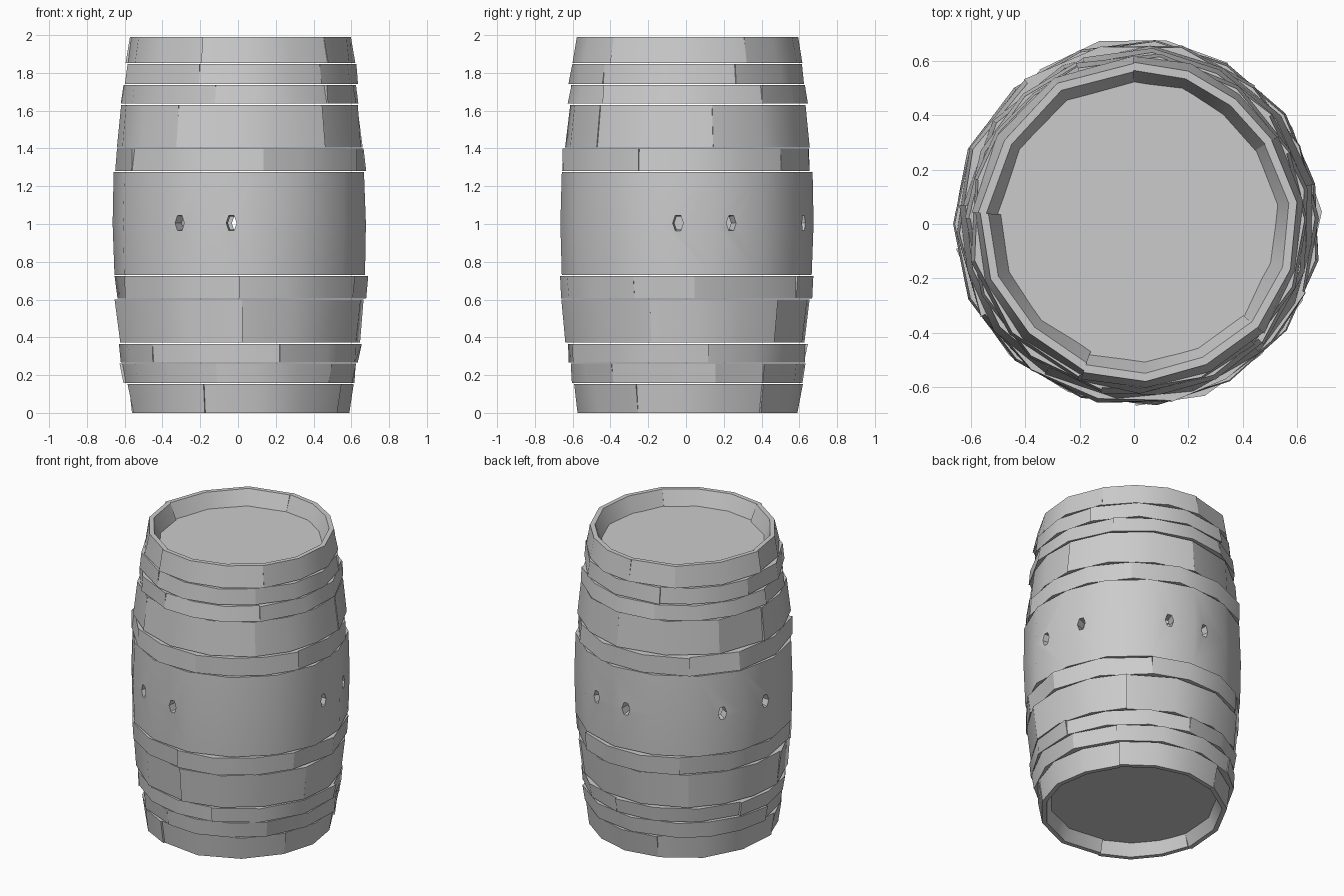
import bpy, bmesh, math, random
from mathutils import Matrix

random.seed(7)
cube = bpy.data.objects.get("Cube")
if cube:
    bpy.data.objects.remove(cube, do_unlink=True)

grey = bpy.data.materials.new("plain grey")
grey.use_nodes = True
grey.diffuse_color = (0.6, 0.6, 0.6, 1)
grey.node_tree.nodes["Principled BSDF"].inputs["Base Color"].default_value = (0.6, 0.6, 0.6, 1)

FACETS = 15                   # facets around each band
THICK = 0.065
HEIGHT = 1.99
AXIS = (0.011, 0.004, 0)      # the barrel axis sits slightly off centre


def bulge(z):
    """Outer radius of the barrel at a height."""
    t = abs(z / HEIGHT * 2 - 1)
    return 0.669 - 0.09 * t ** 1.9


def finish(bm, name, smooth=True):
    bmesh.ops.recalc_face_normals(bm, faces=bm.faces)
    mesh = bpy.data.meshes.new(name)
    bm.to_mesh(mesh)
    bm.free()
    obj = bpy.data.objects.new(name, mesh)
    obj.location = AXIS
    bpy.context.collection.objects.link(obj)
    mesh.materials.append(grey)
    bpy.ops.object.select_all(action="DESELECT")
    obj.select_set(True)
    bpy.context.view_layer.objects.active = obj
    if smooth:
        bpy.ops.object.shade_smooth_by_angle(angle=math.radians(30))
    return obj


def band(name, z0, z1, rows=1, extra=0.0, thick=(THICK, THICK), plates=5):
    """A hoop of uneven curved plates, or a closed ring if plates is 1; thick is (bottom, top)."""
    bm = bmesh.new()
    steps = FACETS // plates
    start = random.uniform(0, math.tau)
    cuts = [start + math.tau * (i + random.uniform(-0.15, 0.15)) / plates for i in range(plates)]
    cuts.append(cuts[0] + math.tau)
    for a0, a1 in zip(cuts, cuts[1:]):
        lift = extra + random.uniform(-0.004, 0.006)
        loops = []
        for s in range(steps if plates == 1 else steps + 1):
            a = a0 + (a1 - a0) * s / steps
            warp = random.uniform(-0.006, 0.008)
            lean = random.uniform(-0.005, 0.005)
            outer, inner = [], []
            for row in range(rows + 1):
                f = row / rows
                z = z0 + (z1 - z0) * f
                r = bulge(z) + lift + warp + lean * (2 * f - 1)
                outer.append((r, z))
                inner.insert(0, (r - thick[0] - (thick[1] - thick[0]) * f, z))
            loops.append([bm.verts.new((r * math.cos(a), r * math.sin(a), z)) for r, z in outer + inner])
        n = len(loops[0])
        if plates == 1:
            loops.append(loops[0])
        else:
            bm.faces.new(loops[0])
            bm.faces.new(loops[-1])
        for p, q in zip(loops, loops[1:]):
            for k in range(n):
                bm.faces.new((p[k], q[k], q[(k + 1) % n], p[(k + 1) % n]))
    return finish(bm, name)


# Stacked staves and hoops; the rims thin out towards the open ends
band("bottom_rim", 0.0, 0.152, thick=(0.03, 0.11))
band("lower_hoop_1", 0.158, 0.262, extra=0.004)
band("lower_hoop_2", 0.268, 0.364, extra=0.008)
band("lower_stave_band", 0.372, 0.600)
band("lower_belly_hoop", 0.606, 0.724, extra=0.005)
belly = band("belly", 0.730, 1.274, rows=2, plates=1)
band("upper_belly_hoop", 1.280, 1.400, extra=0.008)
band("upper_stave_band", 1.406, 1.630)
band("upper_hoop_1", 1.637, 1.735, extra=0.006)
band("upper_hoop_2", 1.742, 1.846, extra=0.004)
band("top_rim", 1.852, HEIGHT, thick=(0.11, 0.03))

# Small tapped holes in pairs around the belly
bm = bmesh.new()
for angle in (241, 266, -4, 21, 70, 92, 146, 174):
    place = (Matrix.Rotation(math.radians(angle), 4, "Z")
             @ Matrix.Translation((0.65, 0, 1.005))
             @ Matrix.Rotation(math.pi / 2, 4, "Y")
             @ Matrix.Diagonal((1.7, 1, 1, 1)))
    bmesh.ops.create_cone(bm, cap_ends=True, segments=6, radius1=0.02,
                          radius2=0.034, depth=0.2, matrix=place)
cutter = finish(bm, "hole_cutter", False)
cutter.hide_render = True
mod = belly.modifiers.new("holes", "BOOLEAN")
mod.operation = "DIFFERENCE"
mod.solver = "EXACT"
mod.object = cutter
bpy.context.view_layer.objects.active = belly
bpy.ops.object.modifier_apply(modifier=mod.name)
bpy.data.objects.remove(cutter, do_unlink=True)

# Recessed heads at both ends
for name, z in (("bottom_head", 0.09), ("top_head", 1.88)):
    bm = bmesh.new()
    bmesh.ops.create_cone(bm, cap_ends=True, segments=20, radius1=0.53, radius2=0.53,
                          depth=0.02, matrix=Matrix.Translation((0, 0, z)))
    finish(bm, name)
